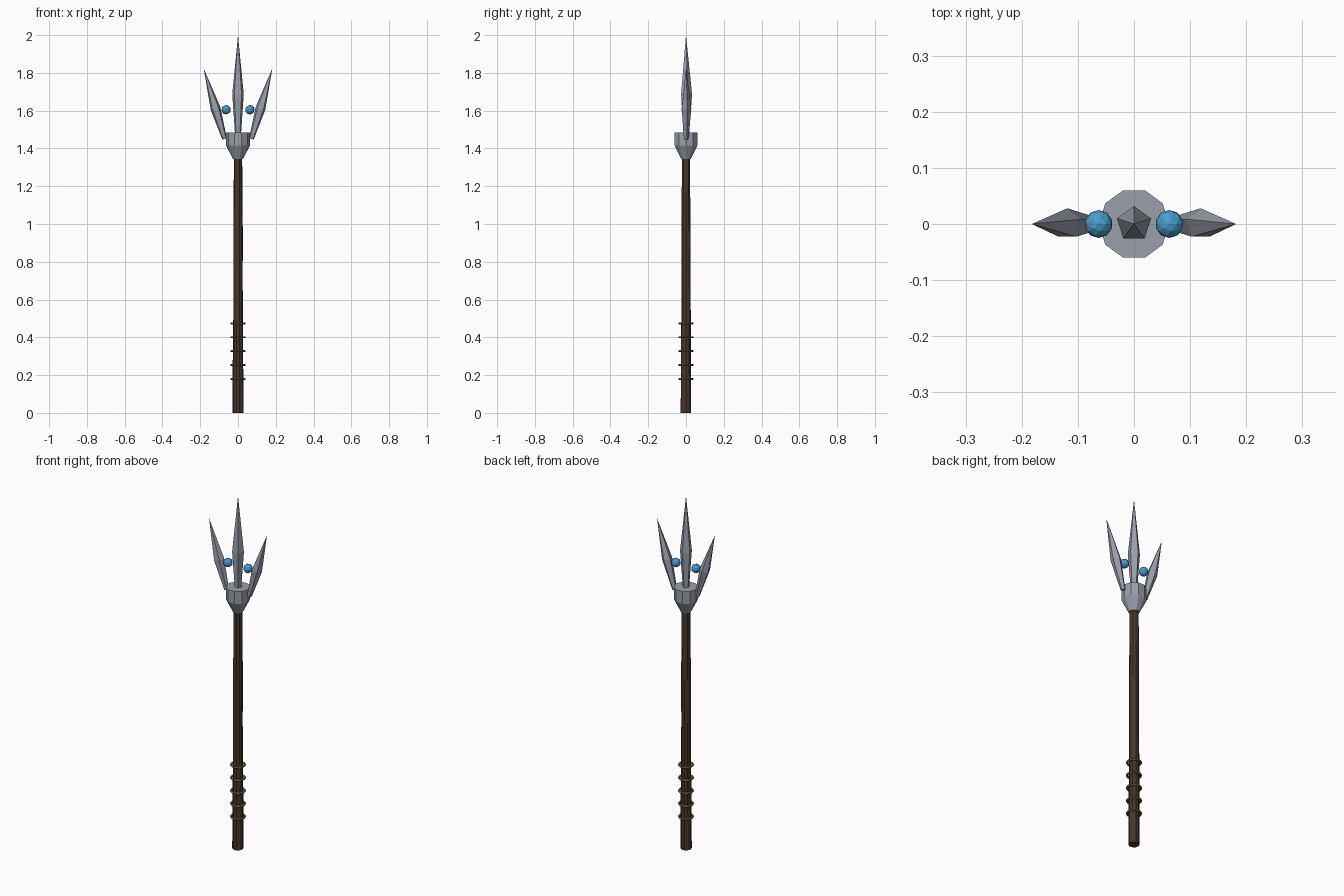
import bpy, bmesh, math, random
from mathutils import Matrix, Vector

if "Cube" in bpy.data.objects:
    bpy.data.objects.remove(bpy.data.objects["Cube"])

random.seed(4)


def material(name, rgb):
    m = bpy.data.materials.new(name)
    m.diffuse_color = (*rgb, 1)
    m.use_nodes = True
    m.node_tree.nodes["Principled BSDF"].inputs["Base Color"].default_value = m.diffuse_color
    return m


WOOD = material("dark_wood", (0.06, 0.038, 0.026))
CORD = material("cord", (0.2, 0.16, 0.07))
STEEL = material("steel", (0.33, 0.35, 0.41))
GEM = material("blue_gem", (0.07, 0.34, 0.62))


def add_object(name, bm, mat):
    bmesh.ops.recalc_face_normals(bm, faces=bm.faces)
    mesh = bpy.data.meshes.new(name)
    bm.to_mesh(mesh)
    bm.free()
    mesh.materials.append(mat)
    obj = bpy.data.objects.new(name, mesh)
    bpy.context.collection.objects.link(obj)
    return obj


def lathe(name, profile, sides, mat, start=0.0, matrix=Matrix(), jitter=0.0):
    """Flat-sided solid from (radius, height) pairs; radius 0 makes a point."""
    bm = bmesh.new()
    rings = []
    for r, z in profile:
        if r == 0:
            rings.append([bm.verts.new((0, 0, z))] * sides)
            continue
        ring = []
        for i in range(sides):
            a = start + math.tau * i / sides
            rr = r + random.uniform(-jitter, jitter)
            ring.append(bm.verts.new((rr * math.cos(a), rr * math.sin(a), z)))
        rings.append(ring)
    for lo, hi in zip(rings, rings[1:]):
        for i in range(sides):
            j = (i + 1) % sides
            quad = dict.fromkeys((lo[i], lo[j], hi[j], hi[i]))
            bm.faces.new(list(quad))
    for ring in (rings[0], rings[-1]):
        if len(set(ring)) > 2:
            bm.faces.new(ring)
    bm.transform(matrix)
    return add_object(name, bm, mat)


# Tapered, slightly uneven wooden shaft
shaft = [(0.029, 0), (0.028, 0.2), (0.026, 0.48), (0.025, 0.72),
         (0.0255, 0.96), (0.0235, 1.16), (0.0225, 1.38)]
lathe("shaft", shaft, 10, WOOD, jitter=0.001)

# Grip rings
for k in range(5):
    bpy.ops.mesh.primitive_torus_add(
        major_radius=0.035, minor_radius=0.006, major_segments=16,
        minor_segments=6, location=(0, 0, 0.18 + 0.0735 * k))
    ring = bpy.context.object
    ring.name = f"grip_ring_{k + 1}"
    ring.data.materials.append(CORD)

# Socket that holds the prongs
lathe("socket", [(0.027, 1.345), (0.063, 1.415), (0.063, 1.485)], 10, STEEL)


def prong(name, base, tip, base_r, mid_r):
    """Five-sided spike, widest 43% of the way along, with an edge facing +y."""
    base, tip = Vector(base), Vector(tip)
    axis = tip - base
    tilt = math.atan2(axis.x, axis.z)
    length = axis.length
    matrix = Matrix.Translation(base) @ Matrix.Rotation(tilt, 4, 'Y')
    lathe(name, [(base_r, 0), (mid_r, 0.43 * length), (0, length)], 5, STEEL,
          math.pi / 2, matrix)


prong("centre_prong", (0, 0, 1.45), (0, 0, 2.0), 0.015, 0.032)

# Side prongs and gems
for side, s in (("left", -1), ("right", 1)):
    prong(f"{side}_prong", (s * 0.071, 0, 1.45), (s * 0.182, 0, 1.825), 0.013, 0.028)
    bm = bmesh.new()
    bmesh.ops.create_icosphere(bm, subdivisions=2, radius=0.025,
                               matrix=Matrix.Translation((s * 0.063, 0, 1.605)))
    add_object(f"{side}_gem", bm, GEM)
